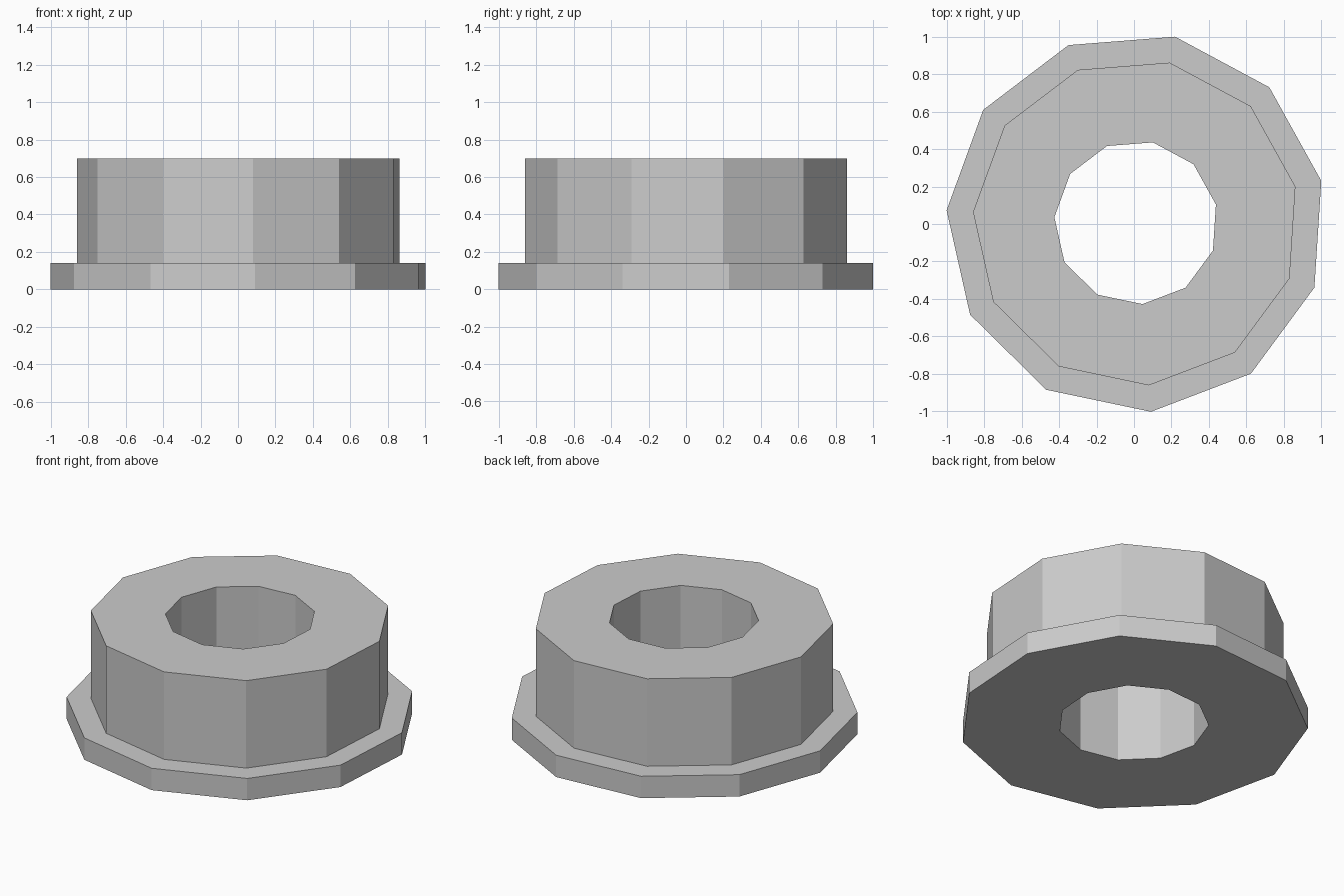
import bpy, bmesh
from math import radians, cos, sin, tau
from mathutils import Matrix, Vector

cube = bpy.data.objects.get("Cube")
if cube:
    bpy.data.objects.remove(cube, do_unlink=True)

SIDES = 11
START = radians(-85.5)
CENTRE = Vector((0.011, 0.008, 0))
BORE, BODY, FLANGE = 0.437, 0.872, 1.0135
FLANGE_TOP, TOP = 0.14, 0.70

# Plain grey material
grey = bpy.data.materials.new("plain_grey")
grey.use_nodes = True
colour = (0.6, 0.6, 0.6, 1)
grey.diffuse_color = colour
grey.node_tree.nodes["Principled BSDF"].inputs["Base Color"].default_value = colour

# Closed cross-section (radius, height): bore, base, flange, body, top
profile = [(BORE, 0), (FLANGE, 0), (FLANGE, FLANGE_TOP),
           (BODY, FLANGE_TOP), (BODY, TOP), (BORE, TOP)]

# Flanged bushing: sweep the cross-section round the vertical axis
bm = bmesh.new()
rings = []
for i in range(SIDES):
    a = START + tau * i / SIDES
    rings.append([bm.verts.new(CENTRE + Vector((r * cos(a), r * sin(a), z)))
                  for r, z in profile])
for i, ring in enumerate(rings):
    following = rings[(i + 1) % SIDES]
    for j in range(len(profile)):
        k = (j + 1) % len(profile)
        bm.faces.new((ring[j], following[j], following[k], ring[k]))
bmesh.ops.recalc_face_normals(bm, faces=bm.faces)

mesh = bpy.data.meshes.new("flanged_bushing")
bm.to_mesh(mesh)
bm.free()
mesh.materials.append(grey)
bpy.context.collection.objects.link(bpy.data.objects.new("flanged_bushing", mesh))
